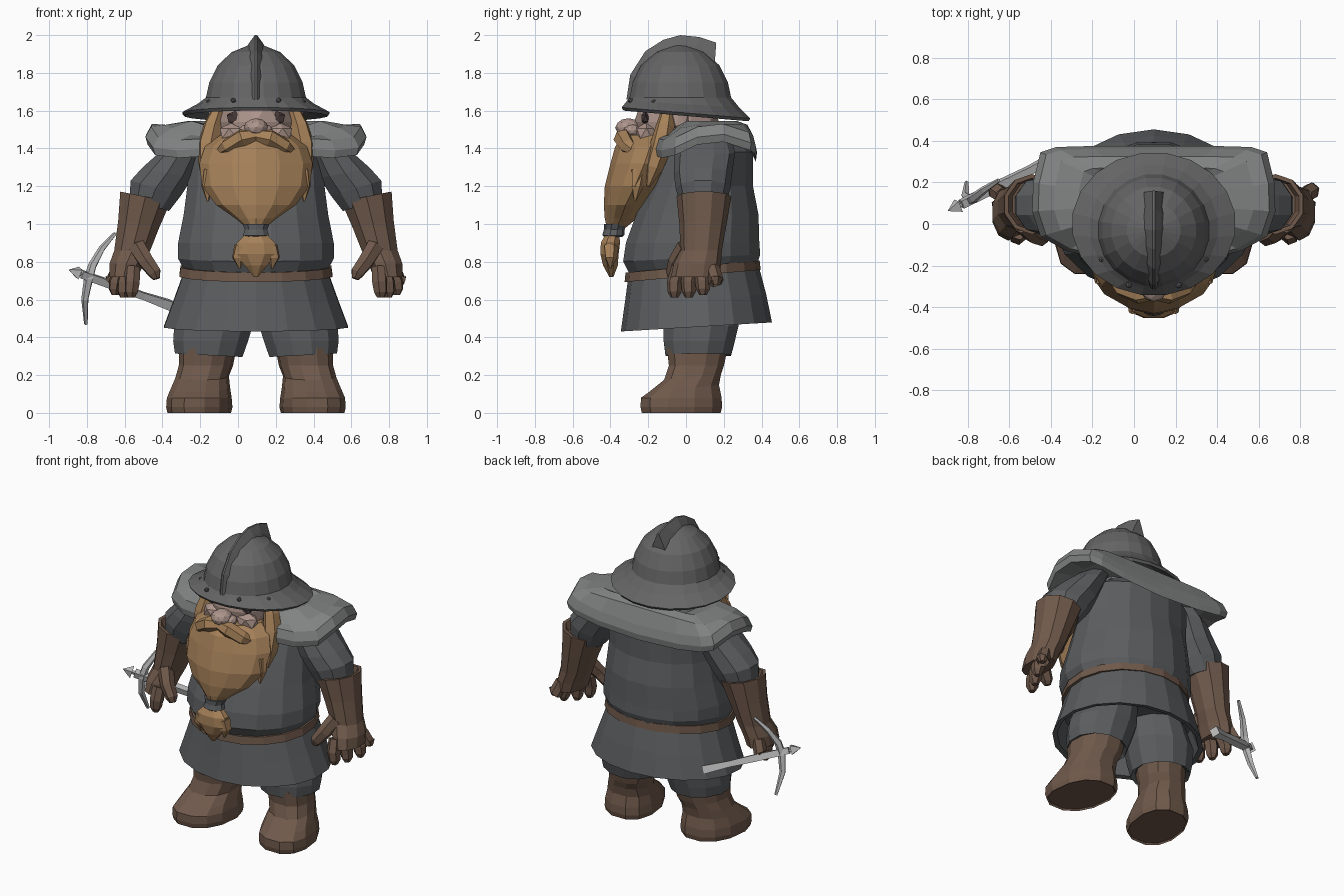
import bpy, bmesh
from math import sin, cos, pi, copysign
from mathutils import Vector, Matrix

CX = 0.095  # centre line of the figure (the crossbow widens one side)


def material(name, r, g, b):
    m = bpy.data.materials.new(name)
    m.diffuse_color = (r, g, b, 1)
    return m


LEATHER = material("leather", .16, .10, .07)
HAIR = material("hair", .38, .22, .10)
SKIN = material("skin", .42, .30, .26)
CLOTH = material("cloth", .105, .11, .115)
IRON = material("iron", .13, .13, .132)
HIDE = material("grey_hide", .22, .225, .225)
DARK = material("dark", .06, .04, .04)
STEEL = material("steel", .5, .5, .5)


def finish(bm, name, mat, mirror=False, x=CX):
    bmesh.ops.recalc_face_normals(bm, faces=bm.faces)
    me = bpy.data.meshes.new(name)
    bm.to_mesh(me)
    bm.free()
    me.materials.append(mat)
    ob = bpy.data.objects.new(name, me)
    ob.location.x = x
    bpy.context.collection.objects.link(ob)
    if mirror:
        ob.modifiers.new("mirror", 'MIRROR').use_mirror_merge = False
    return ob


def skin(name, rows, mat, mirror=False, x=CX):
    """Bridge closed rows of points and cap both ends."""
    bm = bmesh.new()
    vs = [[bm.verts.new(p) for p in row] for row in rows]
    n = len(vs[0])
    for a, b in zip(vs, vs[1:]):
        for i in range(n):
            j = (i + 1) % n
            bm.faces.new((a[i], a[j], b[j], b[i]))
    bm.faces.new(vs[0])
    bm.faces.new(vs[-1])
    return finish(bm, name, mat, mirror, x)


def loft(name, rings, mat, n=12, mirror=False, power=1.0, shear=0.0, phase=.5):
    """Rings are (x, y, z, rx, ry, slope in x, slope in y)."""
    rows = []
    for ring in rings:
        x, y, z, rx, ry, sx, sy = (list(ring) + [0, 0])[:7]
        row = []
        for i in range(n):
            c, s = cos(2 * pi * (i + phase) / n), sin(2 * pi * (i + phase) / n)
            dx = rx * copysign(abs(c) ** power, c)
            dy = ry * copysign(abs(s) ** power, s)
            row.append((x + dx - shear * dy, y + dy, z + sx * dx + sy * dy))
        rows.append(row)
    return skin(name, rows, mat, mirror)


def tube(name, path, mat, n=6, mirror=False, x=CX):
    """Path points are (x, y, z, radius)."""
    pts = [Vector(p[:3]) for p in path]
    rows = []
    for i, p in enumerate(pts):
        t = pts[min(i + 1, len(pts) - 1)] - pts[max(i - 1, 0)]
        u = t.cross(Vector((.15, 1, .1))).normalized()
        v = t.cross(u).normalized()
        rows.append([p + path[i][3] * (u * cos(2 * pi * (k + .5) / n) + v * sin(2 * pi * (k + .5) / n))
                     for k in range(n)])
    return skin(name, rows, mat, mirror, x)


def ball(name, loc, size, mat, mirror=False, sub=1):
    bm = bmesh.new()
    bmesh.ops.create_icosphere(bm, subdivisions=sub, radius=1,
                               matrix=Matrix.Translation(loc) @ Matrix.Diagonal((*size, 1)))
    return finish(bm, name, mat, mirror)


# boots (toes turned slightly out) and trousers
loft("boot", [(.30, -.025, .01, .16, .205), (.30, -.025, .0, .165, .215), (.30, -.025, .03, .172, .222),
              (.30, -.025, .08, .168, .22), (.295, -.01, .13, .155, .19, 0, .1), (.285, .035, .19, .14, .155, 0, .1),
              (.265, .055, .25, .142, .15), (.255, .06, .34, .15, .165)], LEATHER, 12, True, .85, .12)
loft("trouser_leg", [(.17, .07, .66, .17, .2), (.225, .08, .46, .215, .205), (.24, .07, .38, .205, .195),
                     (.25, .065, .305, .185, .18, .05), (.25, .06, .33, .15, .155)], CLOTH, 12, True)

# skirt, belt and tunic
loft("skirt", [(0, .04, .75, .385, .345, 0, .08), (0, .05, .60, .44, .375, 0, .07),
               (0, .055, .455, .495, .40, 0, .06), (0, .055, .46, .465, .37, 0, .06),
               (0, .05, .60, .41, .34)], CLOTH, 18)
loft("belt", [(0, .035, .725, .39, .34, 0, .09), (0, .035, .725, .412, .36, 0, .09),
              (0, .035, .775, .405, .355, 0, .09), (0, .035, .775, .38, .33, 0, .09)], LEATHER, 18)
loft("tunic", [(0, .04, .75, .38, .34, 0, .08), (0, .03, .82, .42, .37, 0, .05), (0, .035, .90, .42, .36),
               (0, .06, 1.05, .39, .33), (0, .08, 1.2, .37, .28), (0, .12, 1.38, .36, .24),
               (0, .1, 1.5, .2, .17)], CLOTH, 16)

# sleeves, gauntlets and fingers
loft("sleeve", [(.34, .10, 1.46, .12, .14, -.3), (.40, .10, 1.38, .13, .16, -.1), (.47, .09, 1.27, .14, .155, .2),
                (.53, .09, 1.19, .14, .145, .3), (.565, .09, 1.10, .11, .12, .3)], CLOTH, 10, True)
loft("gauntlet", [(.575, .095, 1.10, .11, .12, .2), (.585, .095, 1.145, .12, .125, .2),
                  (.585, .095, 1.145, .14, .145, .2), (.62, .09, 1.0, .115, .125, .15),
                  (.655, .08, .86, .1, .11), (.685, .06, .79, .095, .125), (.70, .05, .72, .08, .13)],
     LEATHER, 10, True)
for i, (y, x_tip, z_tip) in enumerate([(-.06, .66, .61), (.015, .70, .61), (.09, .745, .625), (.16, .765, .68)]):
    tube(f"finger_{i + 1}", [(.65 + .025 * i, y * .8 + .01, .77, .04), (x_tip - .005, y, .69, .042),
                             (x_tip, y, z_tip + .03, .037), (x_tip, y, z_tip, .02)], LEATHER, 6, True)
tube("thumb", [(.63, .0, .88, .05), (.58, -.05, .80, .045), (.535, -.07, .74, .038), (.525, -.075, .71, .02)],
     LEATHER, 6, True)

# shoulder mantle, squared off at the back
half = [(.0, .375, 1.33), (.3, .375, 1.345), (.47, .37, 1.37), (.545, .345, 1.39), (.58, .2, 1.435),
        (.585, .06, 1.42), (.545, -.06, 1.365), (.42, -.13, 1.35), (.25, -.17, 1.36), (.0, -.2, 1.34)]
rim = half + [(-x, y, z) for x, y, z in half[-2:0:-1]]


def mantle_row(s, z=None, lift=0):
    row = []
    for x, y, zr in rim:
        yy = .1 + (y - .1) * s
        row.append((x * s, yy, zr + lift if z is None else z - .6 * max(0, -yy)))
    return row


skin("mantle", [mantle_row(.5, 1.42), mantle_row(.42, 1.51), mantle_row(.62, 1.545), mantle_row(.82, 1.525),
                mantle_row(.95, lift=.095), mantle_row(1, lift=.04), mantle_row(.98), mantle_row(.78, 1.44)], HIDE)

# head, face and ears
ball("head", (0, -.05, 1.54), (.205, .225, .21), SKIN, sub=2)
ball("nose", (0, -.305, 1.51), (.065, .07, .05), SKIN, sub=2)
ball("nostril", (.05, -.285, 1.495), (.04, .045, .032), SKIN, True, sub=2)
ball("cheek", (.12, -.21, 1.48), (.08, .06, .06), SKIN, True)
ball("eye", (.11, -.215, 1.56), (.05, .025, .04), DARK, True)
ball("ear", (.225, -.03, 1.555), (.03, .05, .075), SKIN, True)

# beard (wedge-shaped in plan), moustache, side whiskers
loft("beard", [(0, -.16, 1.47, .19, .17), (0, -.19, 1.41, .27, .185), (0, -.22, 1.32, .30, .18),
               (0, -.27, 1.2, .285, .16), (0, -.32, 1.1, .21, .115), (0, -.345, 1.03, .11, .085),
               (0, -.37, .98, .05, .05)], HAIR, 12, power=1.25, phase=0)
tube("moustache", [(0, -.33, 1.465, .035), (.07, -.335, 1.455, .05), (.15, -.305, 1.41, .045),
                   (.215, -.25, 1.365, .012)], HAIR, 6, True)
tube("side_whisker", [(.19, -.09, 1.63, .03), (.23, -.11, 1.52, .05), (.25, -.13, 1.42, .06),
                      (.255, -.17, 1.3, .05), (.26, -.20, 1.2, .01)], HAIR, 6, True)
tube("whisker_tip", [(.22, -.13, 1.52, .03), (.265, -.11, 1.46, .03), (.29, -.09, 1.39, .006)], HAIR, 5, True)
tube("beard_tuft", [(.24, -.25, 1.28, .05), (.258, -.26, 1.2, .035), (.255, -.27, 1.12, .005)], HAIR, 5, True)
loft("beard_tie", [(0, -.385, .93, .055, .045), (0, -.385, .94, .072, .058), (0, -.38, .97, .062, .055),
                   (0, -.375, 1.0, .075, .06)], CLOTH, 10)
loft("beard_end", [(0, -.39, .945, .06, .04), (0, -.40, .90, .11, .055), (0, -.405, .84, .12, .052),
                   (0, -.40, .78, .065, .042), (0, -.395, .72, .012, .012)], HAIR, 8)
tube("beard_end_tip", [(.075, -.40, .88, .045), (.095, -.40, .82, .035), (.085, -.40, .765, .005)], HAIR, 5, True)

# helmet with brim, crest and rivets
loft("helmet", [(0, -.03, 1.63, .235, .245), (0, .0, 1.572, .38, .335, 0, -.085), (0, .0, 1.588, .395, .345, 0, -.085),
                (0, -.015, 1.635, .31, .30, 0, -.06), (0, -.03, 1.67, .268, .272), (0, -.03, 1.75, .25, .255),
                (0, -.03, 1.84, .205, .21), (0, -.03, 1.91, .13, .13), (0, -.03, 1.95, .03, .03)], IRON, 20)
crest = [(-.315, 1.66, -.25, 1.66), (-.295, 1.79, -.22, 1.76), (-.215, 1.915, -.16, 1.84),
         (-.12, 1.975, -.09, 1.89), (-.03, 2.0, -.02, 1.92), (.07, 1.99, .04, 1.9), (.16, 1.96, .15, 1.82)]
skin("helmet_crest", [[(-.06, yi, zi), (-.035, (yi + yo) / 2, (zi + zo) / 2), (-.006, yo, zo), (.006, yo, zo),
                       (.035, (yi + yo) / 2, (zi + zo) / 2), (.06, yi, zi)]
                      for yo, zo, yi, zi in crest], IRON)
ball("rivet", (.12, -.295, 1.655), (.015, .015, .015), IRON, True)
ball("side_rivet", (.25, -.17, 1.645), (.015, .015, .015), IRON, True)

# crossbow in the right hand
butt, nose_end = Vector((-.36, .33, .57)), Vector((-.83, .095, .735))
at = lambda t, r: (*butt.lerp(nose_end, t), r)
tube("crossbow_stock", [at(0, .036), at(.3, .026), at(.6, .03), at(1, .028)], STEEL, 4, x=0)
tube("bolt_head", [at(.98, .012), at(1.03, .012), at(1.03, .04), at(1.135, .002)], STEEL, 4, x=0)
tube("crossbow_limbs", [(-.65, .21, .95, .01), (-.72, .165, .87, .018), (-.77, .125, .78, .024),
                        (-.79, .115, .71, .026), (-.81, .135, .60, .02), (-.805, .2, .47, .01)], STEEL, 5, x=0)
